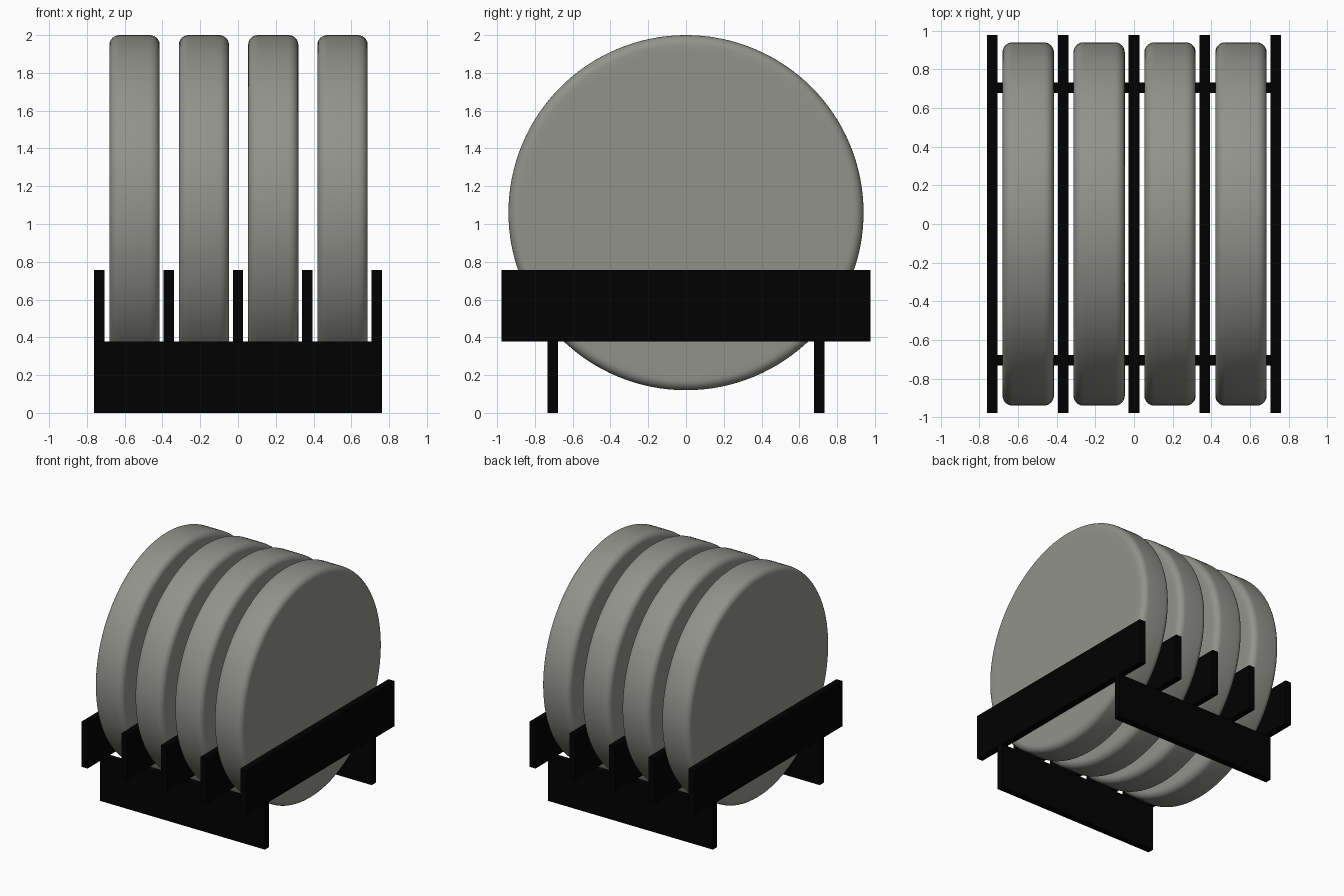
import bpy
import bmesh
import math

cube = bpy.data.objects.get("Cube")
if cube:
    bpy.data.objects.remove(cube, do_unlink=True)


def material(name, colour):
    mat = bpy.data.materials.new(name)
    mat.use_nodes = True
    mat.diffuse_color = colour
    mat.node_tree.nodes["Principled BSDF"].inputs["Base Color"].default_value = colour
    return mat


BLACK = material("black_wood", (0.0003, 0.0003, 0.0003, 1))
GREY = material("warm_grey", (0.287, 0.29, 0.261, 1))

SPACING = 0.367   # distance between neighbouring dividers
BOARD = 0.055     # board thickness
HEIGHT = 0.378    # board height
DISC_SHIFT = 0.003  # discs sit slightly off the middle of each slot


def board(name, size, location):
    bpy.ops.mesh.primitive_cube_add(size=1, location=location)
    obj = bpy.context.object
    obj.name = name
    obj.scale = size
    bpy.ops.object.transform_apply(location=False, rotation=False, scale=True)
    obj.data.materials.append(BLACK)


def disc(name, x):
    bpy.ops.mesh.primitive_cylinder_add(
        vertices=128, radius=0.94, depth=0.266,
        location=(x, 0, 1.06), rotation=(0, math.pi / 2, 0))
    obj = bpy.context.object
    obj.name = name
    obj.data.materials.append(GREY)

    bm = bmesh.new()
    bm.from_mesh(obj.data)
    # Rounded rim
    rims = [e for e in bm.edges if e.calc_face_angle() > 1]
    bmesh.ops.bevel(bm, geom=rims, offset=0.052, segments=6, profile=0.5,
                    affect="EDGES")
    # Narrow ring that keeps the broad sides flat
    sides = [f for f in bm.faces if len(f.verts) > 4]
    bmesh.ops.inset_individual(bm, faces=sides, thickness=0.04)
    bm.to_mesh(obj.data)
    bm.free()
    bpy.ops.object.shade_smooth_by_angle(angle=math.radians(40))


# Cross boards that carry the rack
for name, side in (("front_support", -1), ("back_support", 1)):
    board(name, (4 * SPACING + BOARD, BOARD, HEIGHT), (0, side * 0.705, HEIGHT / 2))

# Upright dividers
for i in range(5):
    board(f"divider_{i + 1}", (BOARD, 1.954, HEIGHT),
          ((i - 2) * SPACING, 0, HEIGHT * 1.5))

# Discs standing between the dividers
for i in range(4):
    disc(f"disc_{i + 1}", (i - 1.5) * SPACING + DISC_SHIFT)
